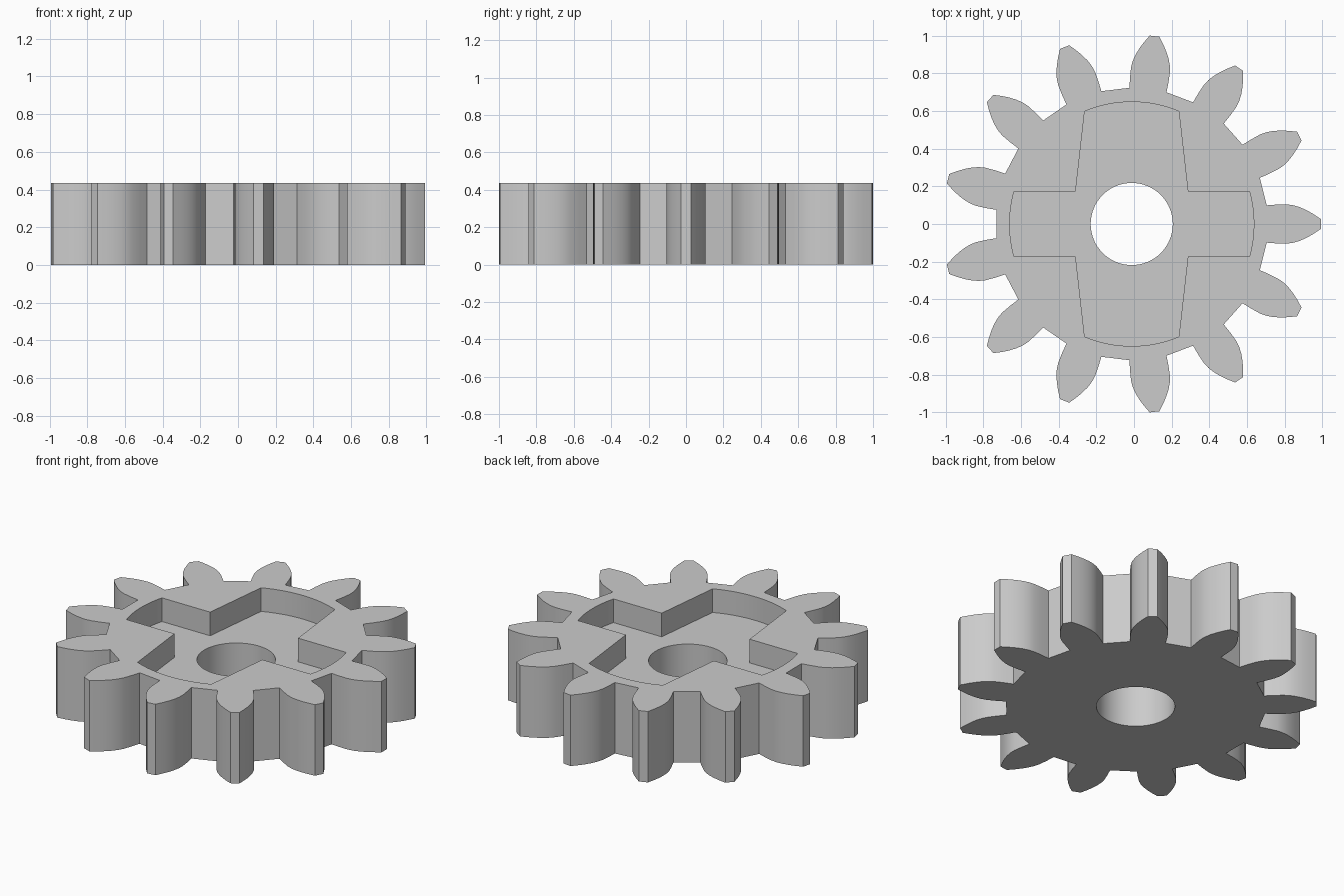
import bpy
import bmesh
from math import sin, cos, pi, asin, sqrt

if "Cube" in bpy.data.objects:
    bpy.data.objects.remove(bpy.data.objects["Cube"], do_unlink=True)

HEIGHT = 0.435
FLOOR = 0.29          # height of the pocket floor
TEETH = 13
CENTRE_X = -0.012
POCKET_R = 0.648
BORE_R = 0.218

steel = bpy.data.materials.new("grey steel")
steel.use_nodes = True
colour = (0.6, 0.6, 0.6, 1)
steel.diffuse_color = colour
steel.node_tree.nodes["Principled BSDF"].inputs["Base Color"].default_value = colour


def prism(name, outline, z0, z1):
    """Extrude a counter-clockwise outline between two heights."""
    bm = bmesh.new()
    face = bm.faces.new([bm.verts.new((x + CENTRE_X, y, z0)) for x, y in outline])
    top = bmesh.ops.extrude_face_region(bm, geom=[face])["geom"]
    bmesh.ops.translate(bm, vec=(0, 0, z1 - z0),
                        verts=[v for v in top if isinstance(v, bmesh.types.BMVert)])
    bmesh.ops.recalc_face_normals(bm, faces=bm.faces)
    mesh = bpy.data.meshes.new(name)
    bm.to_mesh(mesh)
    bm.free()
    mesh.materials.append(steel)
    obj = bpy.data.objects.new(name, mesh)
    bpy.context.collection.objects.link(obj)
    return obj


def arc(radius, a0, a1, steps):
    return [(radius * cos(a0 + (a1 - a0) * i / steps),
             radius * sin(a0 + (a1 - a0) * i / steps)) for i in range(steps + 1)]


# Toothed body: one flank as (radial, sideways), mirrored and repeated
flank = [(0.716, 0.099), (0.77, 0.103), (0.825, 0.104), (0.86, 0.099),
         (0.895, 0.088), (0.93, 0.072), (0.965, 0.052), (1.004, 0.026)]
tooth = [(r, -s) for r, s in flank] + flank[::-1]
outline = []
for i in range(TEETH):
    a = 2 * pi * i / TEETH
    outline += [(r * cos(a) - s * sin(a), r * sin(a) + s * cos(a)) for r, s in tooth]
gear = prism("gear_body", outline, 0, HEIGHT)

# Cross-shaped pocket: straight side arms, tapered front and back arms, arc ends
arm, inner, outer = 0.173, 0.298, 0.25
side = asin(arm / POCKET_R)
end = asin(outer / POCKET_R)
half = arc(POCKET_R, -side, side, 12) + [(inner, arm)]
half += arc(POCKET_R, pi / 2 - end, pi / 2 + end, 16) + [(-inner, arm)]
cross = half + [(-x, -y) for x, y in half]
pocket = prism("pocket_cutter", cross, FLOOR, HEIGHT + 0.1)

# Central bore
bore = prism("bore_cutter", arc(BORE_R, 0, 2 * pi, 64)[:-1], -0.1, HEIGHT + 0.2)

bpy.context.view_layer.objects.active = gear
for cutter in (pocket, bore):
    cutter.hide_render = True
    mod = gear.modifiers.new(cutter.name, 'BOOLEAN')
    mod.operation = 'DIFFERENCE'
    mod.solver = 'EXACT'
    mod.object = cutter
    bpy.ops.object.modifier_apply(modifier=mod.name)
    bpy.data.objects.remove(cutter, do_unlink=True)

# Smooth flanks and bore, crisp corners
bpy.ops.object.select_all(action='DESELECT')
gear.select_set(True)
bpy.context.view_layer.objects.active = gear
bpy.ops.object.shade_smooth_by_angle(angle=0.42)
